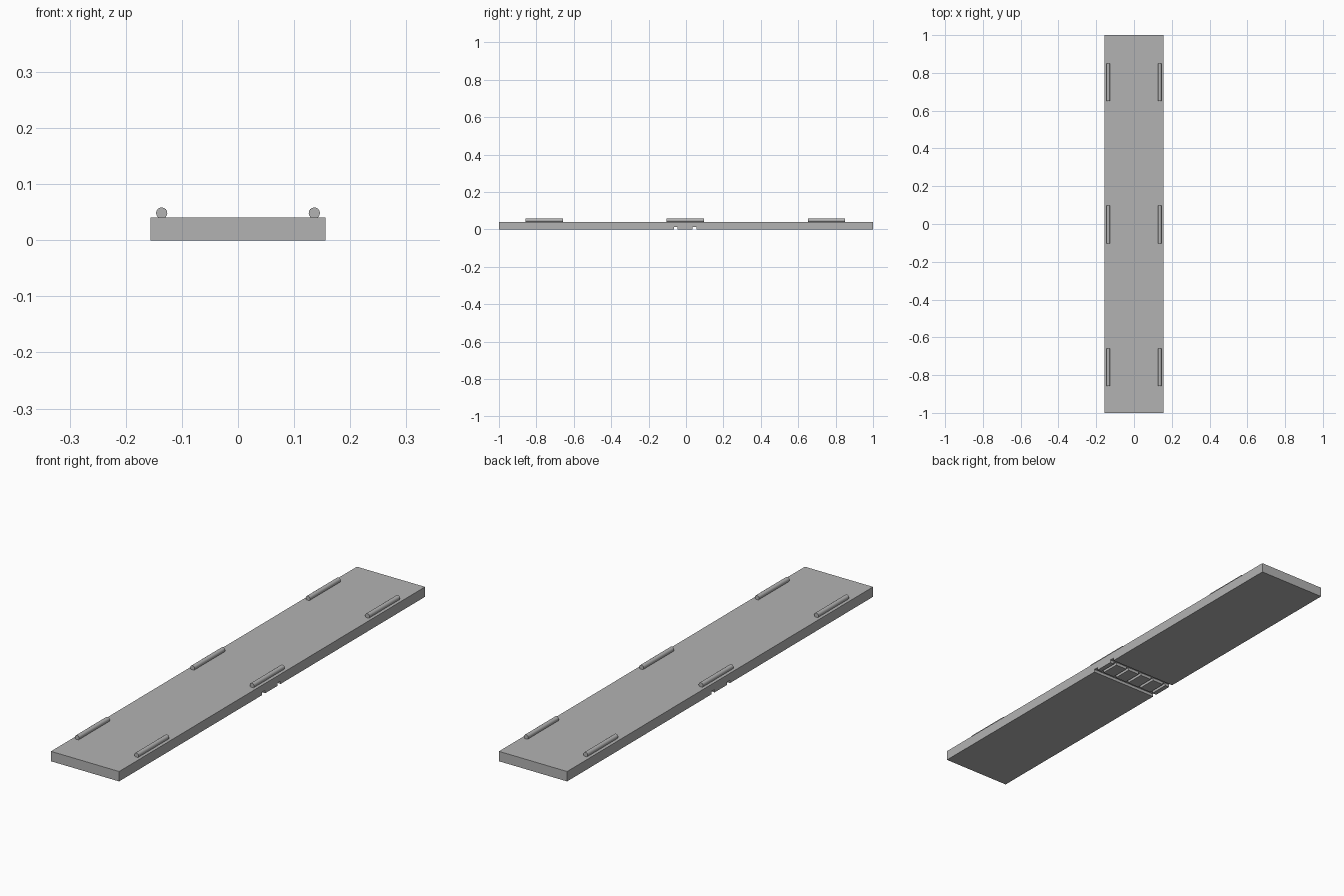
import bpy
import math

WIDTH, LENGTH, THICK = 0.312, 2.0, 0.041
GROOVE_W, GROOVE_D = 0.02, 0.012
ROD_R, ROD_LEN = 0.01, 0.2

default = bpy.data.objects.get("Cube")
if default:
    bpy.data.objects.remove(default, do_unlink=True)

grey = bpy.data.materials.new("plain grey")
grey.use_nodes = True
colour = (0.45, 0.45, 0.45, 1)
grey.diffuse_color = colour
grey.node_tree.nodes["Principled BSDF"].inputs["Base Color"].default_value = colour


def box(name, centre, size):
    bpy.ops.mesh.primitive_cube_add(size=1, location=centre)
    ob = bpy.context.object
    ob.name = name
    ob.scale = size
    bpy.ops.object.transform_apply(location=False, rotation=False, scale=True)
    ob.data.materials.append(grey)
    return ob


def cut(target, cutter):
    mod = target.modifiers.new(cutter.name, "BOOLEAN")
    mod.operation = "DIFFERENCE"
    mod.solver = "EXACT"
    mod.object = cutter
    cutter.hide_render = True
    cutter.hide_set(True)
    bpy.context.view_layer.objects.active = target
    bpy.ops.object.modifier_apply(modifier=mod.name)
    bpy.data.objects.remove(cutter, do_unlink=True)


# Flat board
board = box("board", (0, 0, THICK / 2), (WIDTH, LENGTH, THICK))

# Grooves across the underside, open at both edges
for y in (-0.055, 0.046):
    cut(board, box("cross_groove", (0, y, 0), (WIDTH + 0.1, GROOVE_W, GROOVE_D * 2)))

# Short grooves that link them like ladder rungs
for i in range(-2, 3):
    cut(board, box("link_groove", (i * 0.065, -0.004, 0),
                   (GROOVE_W * 0.6, 0.1, GROOVE_D * 2)))

# Three round rods along each long edge of the top
for side, x in (("left", 0.136), ("right", -0.136)):
    for place, y in (("front", -0.758), ("middle", -0.003), ("back", 0.751)):
        bpy.ops.mesh.primitive_cylinder_add(
            vertices=16, radius=ROD_R, depth=ROD_LEN,
            location=(x, y, 0.0485), rotation=(math.pi / 2, 0, 0))
        rod = bpy.context.object
        rod.name = f"{place}_{side}_rod"
        rod.data.materials.append(grey)
        bpy.ops.object.shade_smooth_by_angle(angle=math.radians(30))
